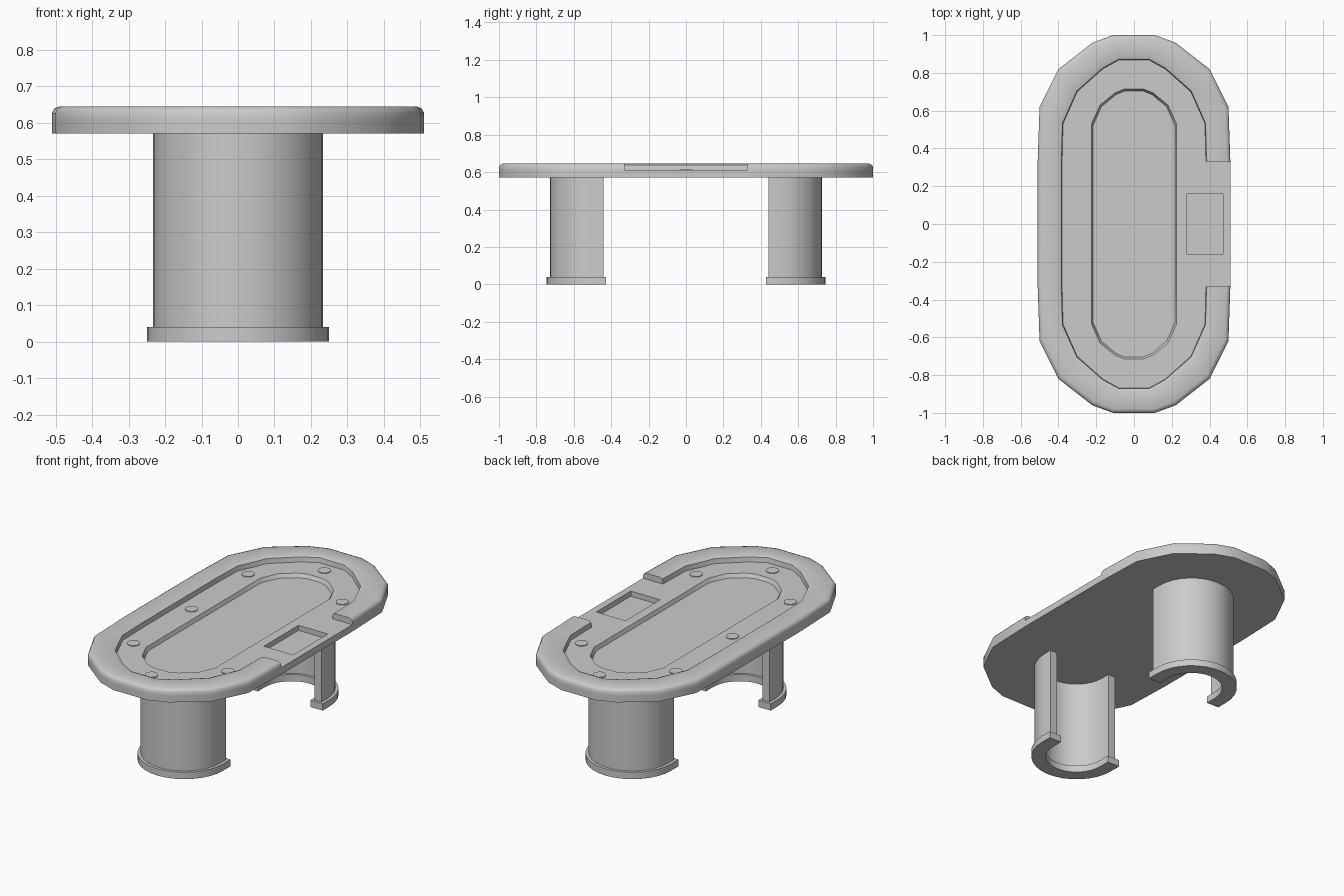
import bpy, bmesh, math

if "Cube" in bpy.data.objects:
    bpy.data.objects.remove(bpy.data.objects["Cube"])

grey = bpy.data.materials.new("mid_grey")
grey.use_nodes = True
grey.diffuse_color = (0.6, 0.6, 0.6, 1)
grey.node_tree.nodes["Principled BSDF"].inputs["Base Color"].default_value = (0.6, 0.6, 0.6, 1)


def finish(bm, name, angle=40):
    bmesh.ops.recalc_face_normals(bm, faces=bm.faces)
    mesh = bpy.data.meshes.new(name)
    bm.to_mesh(mesh)
    bm.free()
    obj = bpy.data.objects.new(name, mesh)
    bpy.context.collection.objects.link(obj)
    mesh.materials.append(grey)
    bpy.ops.object.select_all(action="DESELECT")
    obj.select_set(True)
    bpy.context.view_layer.objects.active = obj
    if angle:
        bpy.ops.object.shade_smooth_by_angle(angle=math.radians(angle))
    return obj


def loft(sections, name, closed_path, closed_section, angle=40):
    """Skin a list of sections, each a list of points."""
    bm = bmesh.new()
    rows = [[bm.verts.new(p) for p in s] for s in sections]
    n, m = len(rows), len(rows[0])
    for i in range(n if closed_path else n - 1):
        for j in range(m if closed_section else m - 1):
            a, b = rows[i], rows[(i + 1) % n]
            k = (j + 1) % m
            bm.faces.new((a[j], a[k], b[k], b[j]))
    if not closed_path:
        bm.faces.new(rows[0])
        bm.faces.new(rows[-1])
    return finish(bm, name, angle)


def oval(quarter):
    """Mirror a quarter outline into a full loop, starting on the +x side."""
    half = quarter + [(-x, y) for x, y in reversed(quarter)]
    return half + [(x, -y) for x, y in reversed(half)]


outer = oval([(.51, .33), (.5, .62), (.4, .82), (.22, .96), (.11, 1)])
inner = oval([(.38, .33), (.375, .53), (.3, .70), (.165, .82), (.08, .867)])
rim = oval([(.225, .33), (.225, .53), (.18, .63), (.10, .695), (.05, .715)])

# Table deck with the sunken playing surface
floor = [(x * .96, y * .985) for x, y in rim]
levels = [(outer, .57), (outer, .61), (inner, .61), (rim, .61), (floor, .588)]
deck = loft([[(x, y, z) for x, y in loop] for loop, z in levels],
            "table_deck", False, True)

# Rectangular tray pocket in the open side of the rail
bm = bmesh.new()
bmesh.ops.create_cube(bm, size=1)
for v in bm.verts:
    v.co = (.375 + v.co.x * .19, v.co.y * .32, .63 + v.co.z * .1)
cutter = finish(bm, "tray_cutter", 0)
cutter.hide_render = True
cut = deck.modifiers.new("tray_pocket", "BOOLEAN")
cut.object = cutter
cut.solver = "EXACT"
bpy.context.view_layer.objects.active = deck
bpy.ops.object.modifier_apply(modifier=cut.name)
bpy.data.objects.remove(cutter)

# Padded rail, open along the tray side
profile = [(0, .605), (0, .627), (.05, .639), (.15, .645), (.85, .645), (.97, .638), (1, .605)]
loft([[(o[0] + (i[0] - o[0]) * t, o[1] + (i[1] - o[1]) * t, z) for t, z in profile]
      for o, i in zip(outer, inner)], "padded_rail", False, True, 50)

# Flat round cup holders
for n, (x, y) in enumerate([(0, .8), (0, -.8), (-.3, 0)] +
                           [(sx * .305, sy * .53) for sx in (-1, 1) for sy in (-1, 1)]):
    bm = bmesh.new()
    bmesh.ops.create_cone(bm, cap_ends=True, segments=16, radius1=.035, radius2=.035, depth=.005)
    bmesh.ops.translate(bm, verts=bm.verts, vec=(x, y, .6115))
    finish(bm, f"cup_holder_{n + 1}")


def curved_wall(name, side, r_out, r_in, end, z0, z1):
    """U-shaped wall whose open side faces the middle of the table."""
    centre = .495
    path = [(1, 0, end)] + [(math.cos(a), math.sin(a), 0) for a in
                            (math.pi * k / 16 for k in range(17))] + [(-1, 0, end)]
    sections = [[(c * r, side * (centre + s * r - e), z) for r, z in
                 ((r_out, z0), (r_out, z1), (r_in, z1), (r_in, z0))] for c, s, e in path]
    loft(sections, name, False, True)


# Curved pedestal legs with foot plinths
for label, side in (("front", -1), ("back", 1)):
    curved_wall(label + "_leg", side, .233, .185, .053, .035, .575)
    curved_wall(label + "_foot", side, .25, .17, .068, 0, .04)
